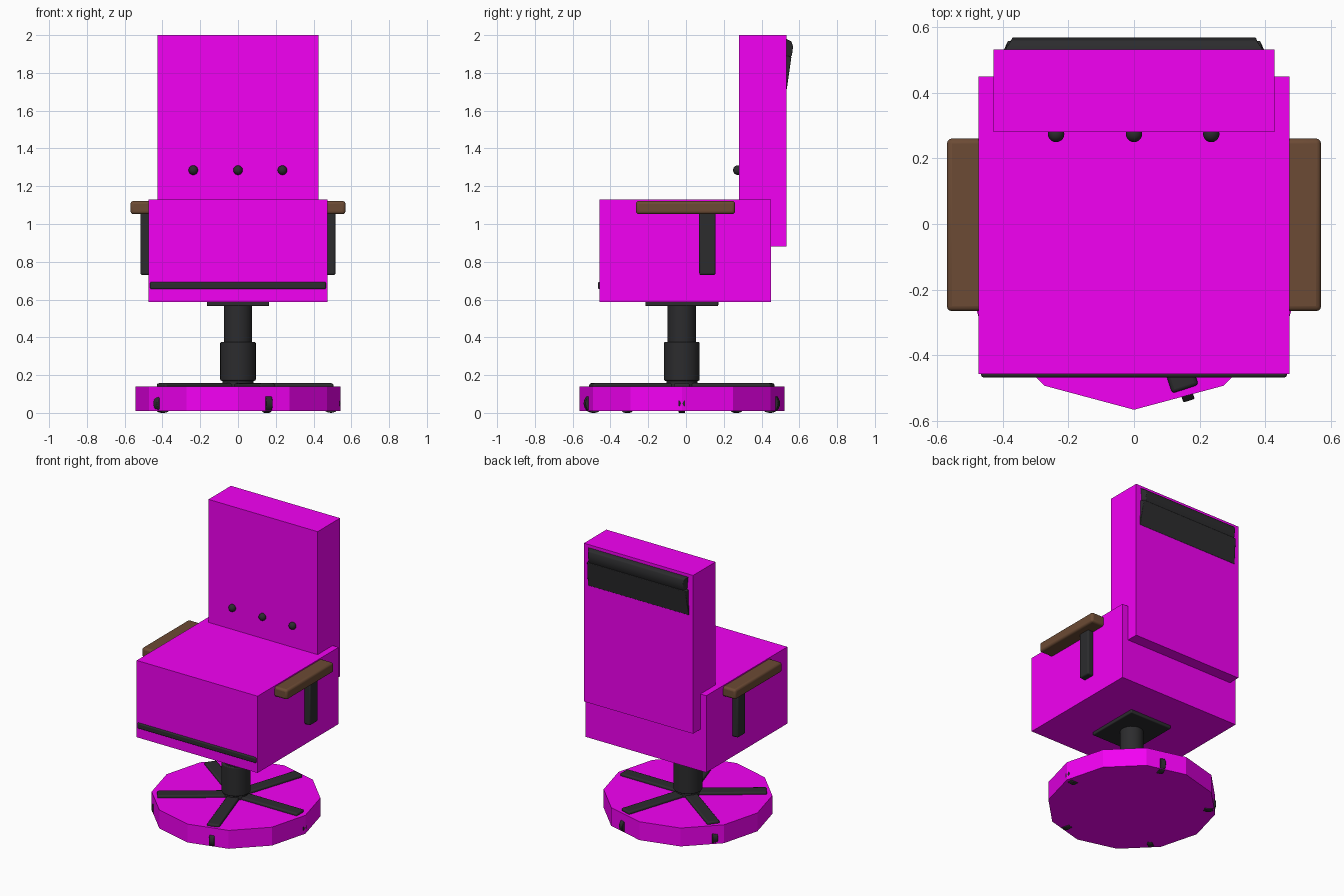
import bpy, bmesh
from math import radians, cos, sin
from mathutils import Matrix

if "Cube" in bpy.data.objects:
    bpy.data.objects.remove(bpy.data.objects["Cube"])


def material(name, rgb):
    m = bpy.data.materials.new(name)
    m.diffuse_color = (*rgb, 1)
    m.use_nodes = True
    m.node_tree.nodes["Principled BSDF"].inputs["Base Color"].default_value = m.diffuse_color
    return m


MAGENTA = material("magenta", (0.9, 0.0, 0.9))
DARK = material("dark", (0.025, 0.025, 0.027))
WOOD = material("wood", (0.15, 0.07, 0.035))
CY = -0.022  # pedestal axis


def finish(name, bm, mat, bevel=0, smooth=False):
    bmesh.ops.recalc_face_normals(bm, faces=bm.faces)
    me = bpy.data.meshes.new(name)
    bm.to_mesh(me)
    bm.free()
    ob = bpy.data.objects.new(name, me)
    bpy.context.collection.objects.link(ob)
    me.materials.append(mat)
    if bevel:
        mod = ob.modifiers.new("bevel", 'BEVEL')
        mod.width, mod.segments = bevel, 3
    if smooth or bevel:
        bpy.context.view_layer.objects.active = ob
        ob.select_set(True)
        bpy.ops.object.shade_smooth_by_angle(angle=radians(40))
        ob.select_set(False)
    return ob


def box(name, lo, hi, mat, bevel=0, place=Matrix()):
    bm = bmesh.new()
    bmesh.ops.create_cube(bm, size=1)
    for v in bm.verts:
        v.co = [a + (c + 0.5) * (b - a) for a, b, c in zip(lo, hi, v.co)]
    bm.transform(place)
    return finish(name, bm, mat, bevel)


def cylinder(name, r, z0, z1, mat, sides=32, bevel=0, smooth=True):
    bm = bmesh.new()
    bmesh.ops.create_cone(bm, cap_ends=True, segments=sides, radius1=r, radius2=r,
                          depth=z1 - z0, matrix=Matrix.Translation((0, CY, (z0 + z1) / 2)))
    return finish(name, bm, mat, bevel, smooth)


def side_profile(name, pts, x, inset, mat, bevel):
    # extrude a y-z profile across x; points behind the back panel pull in at the ends
    bm = bmesh.new()
    ends = []
    for s in (-1, 1):
        ends.append([bm.verts.new((s * (x - (inset if y > 0.54 else 0)), y, z)) for y, z in pts])
        bm.faces.new(ends[-1])
    n = len(pts)
    for i in range(n):
        j = (i + 1) % n
        bm.faces.new((ends[0][i], ends[0][j], ends[1][j], ends[1][i]))
    return finish(name, bm, mat, bevel)


# Main blocks
box("seat_block", (-0.473, -0.457, 0.587), (0.473, 0.449, 1.13), MAGENTA)
box("back_block", (-0.427, 0.28, 0.88), (0.427, 0.531, 2.0), MAGENTA)
cylinder("base_disc", 0.543, 0.01, 0.14, MAGENTA, sides=12, smooth=False)

# Pedestal
cylinder("hub", 0.082, 0.1, 0.175, DARK)
cylinder("column_sleeve", 0.094, 0.17, 0.375, DARK, bevel=0.006)
cylinder("column_piston", 0.075, 0.37, 0.58, DARK)
box("mount_plate", (-0.165, CY - 0.193, 0.565), (0.165, CY + 0.193, 0.6), DARK, bevel=0.006)

# Five spokes with casters
for i in range(5):
    place = Matrix.Translation((0, CY, 0)) @ Matrix.Rotation(radians(72 * i), 4, 'Z')
    box(f"spoke_{i}", (0.03, -0.042, 0.1), (0.505, 0.042, 0.157), DARK, 0.01, place)
    bm = bmesh.new()
    turn = Matrix.Translation((0.492, 0, 0.05)) @ Matrix.Rotation(radians(90), 4, 'X')
    bmesh.ops.create_cone(bm, cap_ends=True, segments=24, radius1=0.05, radius2=0.05,
                          depth=0.036, matrix=place @ turn)
    finish(f"caster_{i}", bm, DARK, 0.004)

# Armrests
for side, s in (("left", -1), ("right", 1)):
    xs = sorted((s * 0.43, s * 0.569))
    box(f"{side}_armrest", (xs[0], -0.265, 1.052), (xs[1], 0.26, 1.122), WOOD, 0.015)
    xs = sorted((s * 0.45, s * 0.516))
    box(f"{side}_arm_post", (xs[0], 0.07, 0.73), (xs[1], 0.157, 1.07), DARK, 0.01)

# Front trim bar
box("front_trim", (-0.465, -0.467, 0.655), (0.465, -0.43, 0.694), DARK, 0.008)

# Back buttons
for i, x in enumerate((-0.237, 0, 0.235)):
    bm = bmesh.new()
    bmesh.ops.create_uvsphere(bm, u_segments=20, v_segments=12, radius=0.025,
                              matrix=Matrix.Translation((x, 0.274, 1.285)))
    finish(f"back_button_{i}", bm, DARK, smooth=True)

# Headrest: rounded roll above a slanted pad
side_profile("headrest_roll", [(0.50, 1.98), (0.535, 1.978), (0.558, 1.966), (0.567, 1.94),
                               (0.561, 1.895), (0.545, 1.87), (0.50, 1.87)],
             0.392, 0.02, DARK, 0.004)
side_profile("headrest_pad", [(0.50, 1.90), (0.558, 1.885), (0.533, 1.71), (0.50, 1.71)],
             0.396, 0.012, DARK, 0.004)
